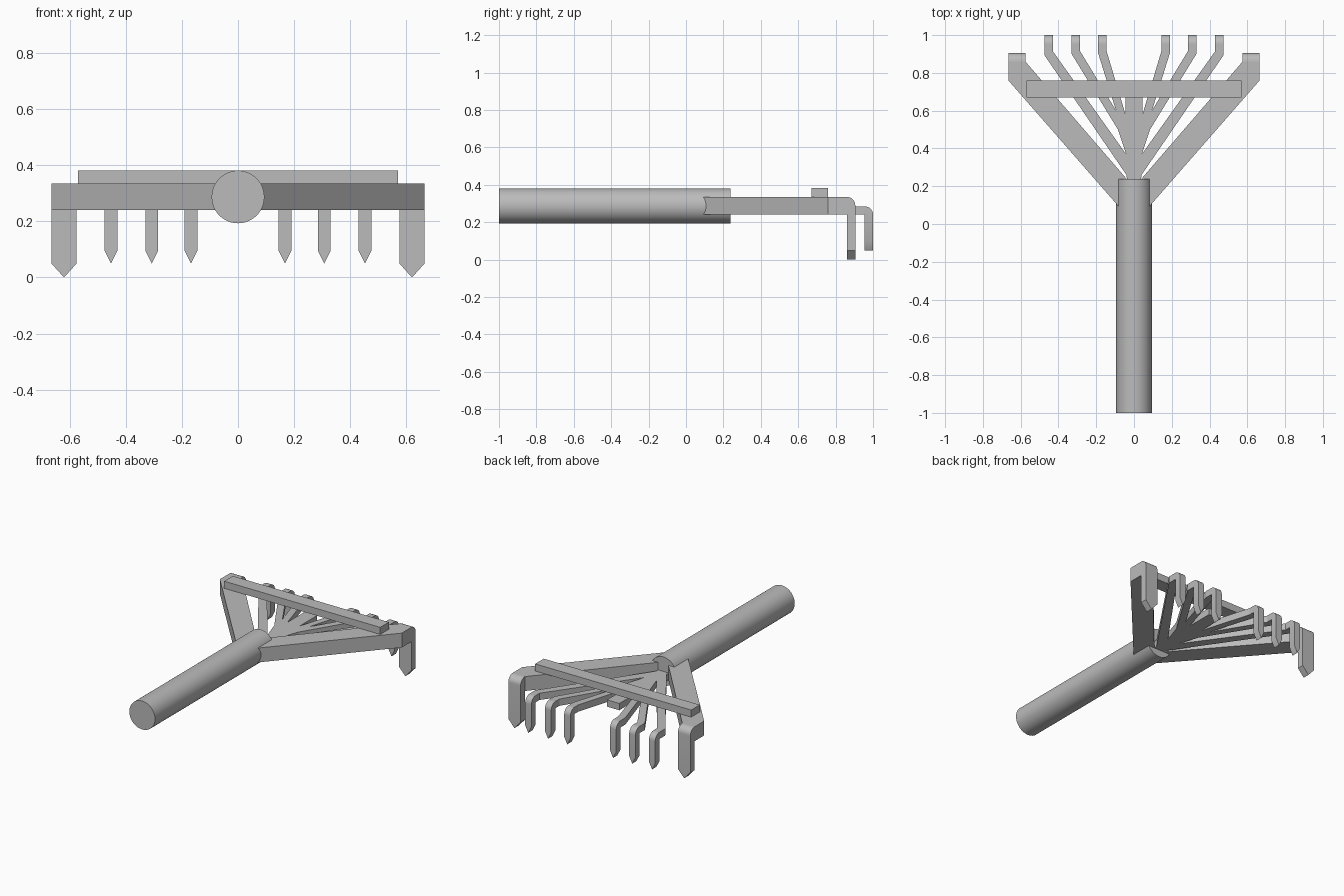
import bpy, bmesh, math

if "Cube" in bpy.data.objects:
    bpy.data.objects.remove(bpy.data.objects["Cube"], do_unlink=True)

GREY = (0.5, 0.5, 0.5, 1)
mat = bpy.data.materials.new("grey metal")
mat.use_nodes = True
mat.diffuse_color = GREY
mat.node_tree.nodes["Principled BSDF"].inputs["Base Color"].default_value = GREY


def loft(name, sections, smooth=False):
    """Join matching closed sections into one capped solid."""
    bm = bmesh.new()
    rings = [[bm.verts.new(p) for p in s] for s in sections]
    n = len(rings[0])
    for a, b in zip(rings, rings[1:]):
        for i in range(n):
            j = (i + 1) % n
            bm.faces.new((a[i], a[j], b[j], b[i]))
    bm.faces.new(rings[0])
    bm.faces.new(rings[-1])
    bmesh.ops.recalc_face_normals(bm, faces=bm.faces)
    mesh = bpy.data.meshes.new(name)
    bm.to_mesh(mesh)
    bm.free()
    obj = bpy.data.objects.new(name, mesh)
    bpy.context.collection.objects.link(obj)
    mesh.materials.append(mat)
    if smooth:
        bpy.ops.object.select_all(action='DESELECT')
        obj.select_set(True)
        bpy.context.view_layer.objects.active = obj
        bpy.ops.object.shade_smooth_by_angle(angle=math.radians(30))
    return obj


def plate(name, outline, low, high):
    """Flat plate from a plan outline."""
    return loft(name, [[(x, y, z) for x, y in outline] for z in (low, high)])


def hook(name, x, half, y_end, top, shoulder, tip, thick=0.045):
    """Rounded downward bend ending in a pointed tip."""
    y0 = y_end - thick
    sections = []
    for dx, low in ((-half, shoulder), (0, tip), (half, shoulder)):
        pts = [(y0, low), (y_end, low)]
        for i in range(9):
            a = i / 8 * math.pi / 2
            pts.append((y0 + thick * math.cos(a), top - thick + thick * math.sin(a)))
        sections.append([(x + dx, y, z) for y, z in pts])
    loft(name, sections, smooth=True)


# Handle
R, MID, SIDES = 0.094, 0.287, 48
ring = [(R * math.cos(math.tau * i / SIDES), MID + R * math.sin(math.tau * i / SIDES))
        for i in range(SIDES)]
loft("handle", [[(x, y, z) for x, z in ring] for y in (-1, 0.237)], smooth=True)

# Outer arms and their broad claws
LOW, ARM_TOP, TINE_TOP = 0.24, 0.335, 0.285
arm = [(0, 0), (0.665, 0.76), (0.665, 0.86), (0.575, 0.86), (0.04, 0.24), (0, 0.195)]
for side, sx in (("left", 1), ("right", -1)):
    plate(side + "_arm", [(sx * x, y) for x, y in arm], LOW, ARM_TOP)
    hook(side + "_claw", sx * 0.62, 0.045, 0.905, ARM_TOP, 0.05, 0)

# Fan plate with a centre stub and three splayed tines per side
half = [(0.045, 0.76), (0.045, 0.58)]
# Each tine: inner edge x, the y of its two bends, then the crotch beside it
tines = [(0.145, 0.915, 0.905, [(0.095, 0.6)]),
         (0.285, 0.915, 0.9, [(0.085, 0.5), (0.042, 0.37)]),
         (0.43, 0.915, 0.895, [(0.04, 0.26), (0.03, 0.18)])]
W = 0.045
for x, bend_in, bend_out, crotch in tines:
    half += [(x, bend_in), (x, 0.955), (x + W, 0.955), (x + W, bend_out)] + crotch
plate("tine_fan", half + [(-x, y) for x, y in reversed(half)], LOW, TINE_TOP)

# Tine hooks
for side, sx in (("left", 1), ("right", -1)):
    for k, t in enumerate(tines):
        hook(f"{side}_tine_hook_{k + 1}", sx * (t[0] + W / 2), W / 2,
             1.0, TINE_TOP, 0.095, 0.05)

# Cross bar over the arms
plate("cross_bar", [(-0.57, 0.67), (0.57, 0.67), (0.57, 0.76), (-0.57, 0.76)],
      ARM_TOP, 0.382)
